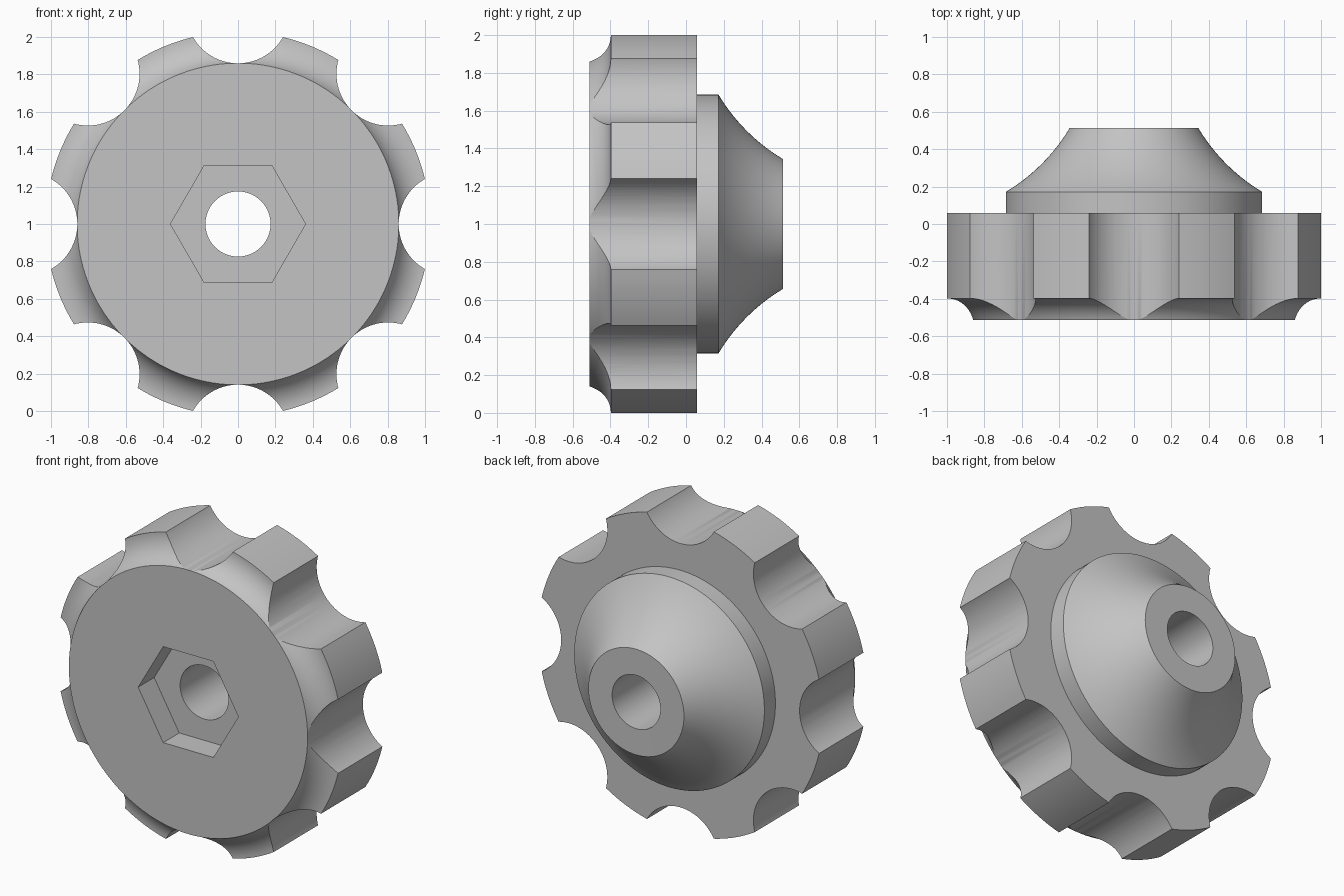
import bpy, bmesh
from math import sin, cos, pi, sqrt, atan2
from mathutils import Matrix, Vector

cube = bpy.data.objects.get("Cube")
if cube:
    bpy.data.objects.remove(cube)

# Main sizes, with the knob axis along y
CENTRE = Vector((0, 0, 1))
FRONT, BACK = -0.512, 0.512
RIM_FRONT, RIM_BACK, COLLAR_BACK = -0.398, 0.058, 0.172
RIM_R, FACE_R, COLLAR_R, NECK_R, BORE_R = 1.028, 0.86, 0.685, 0.343, 0.174
GRIP_R, POCKET_R, POCKET_DEPTH = 0.277, 0.361, 0.165
GRIPS = 8

grey = bpy.data.materials.new("plain grey")
grey.use_nodes = True
colour = (0.55, 0.55, 0.55, 1)
grey.diffuse_color = colour
grey.node_tree.nodes["Principled BSDF"].inputs["Base Color"].default_value = colour


def make_object(name, bm):
    bmesh.ops.recalc_face_normals(bm, faces=bm.faces)
    mesh = bpy.data.meshes.new(name)
    bm.to_mesh(mesh)
    bm.free()
    mesh.materials.append(grey)
    obj = bpy.data.objects.new(name, mesh)
    bpy.context.collection.objects.link(obj)
    return obj


def arc(start, end, centre, steps):
    """Points on a short arc of (radius, y) pairs, both ends included."""
    a, b = (atan2(p[1] - centre[1], p[0] - centre[0]) for p in (start, end))
    turn = (b - a + pi) % (2 * pi) - pi
    r = sqrt((start[0] - centre[0]) ** 2 + (start[1] - centre[1]) ** 2)
    return [(centre[0] + r * cos(a + turn * i / steps),
             centre[1] + r * sin(a + turn * i / steps)) for i in range(steps + 1)]


def lathe(name, profile, steps):
    bm = bmesh.new()
    verts = [bm.verts.new(CENTRE + Vector((r, y, 0))) for r, y in profile]
    edges = [bm.edges.new((v, verts[i - 1])) for i, v in enumerate(verts)]
    bmesh.ops.spin(bm, geom=verts + edges, cent=CENTRE, axis=(0, 1, 0),
                   angle=2 * pi, steps=steps)
    bmesh.ops.remove_doubles(bm, verts=bm.verts, dist=1e-4)
    return make_object(name, bm)


def prism(bm, sides, radius, y0, y1, x=0, z=0):
    """Prism along y with a corner on the x axis."""
    ring = [bm.verts.new(CENTRE + Vector((x + radius * cos(2 * pi * i / sides), y0,
                                         z + radius * sin(2 * pi * i / sides))))
            for i in range(sides)]
    cap = bm.faces.new(ring)
    out = bmesh.ops.extrude_face_region(bm, geom=[cap], use_keep_orig=True)
    moved = [v for v in out["geom"] if isinstance(v, bmesh.types.BMVert)]
    bmesh.ops.translate(bm, verts=moved, vec=(0, y1 - y0, 0))


def cut(obj, cutter):
    mod = obj.modifiers.new("cut", 'BOOLEAN')
    mod.operation = 'DIFFERENCE'
    mod.solver = 'EXACT'
    mod.object = cutter
    bpy.context.view_layer.objects.active = obj
    bpy.ops.object.modifier_apply(modifier=mod.name)
    bpy.data.objects.remove(cutter)


# Knob body: flat face, cove, rim, collar, concave cone and through bore
rise, reach = RIM_FRONT - FRONT, RIM_R - FACE_R
cove_r = (reach ** 2 + rise ** 2) / (2 * rise)
profile = [(BORE_R, FRONT)]
profile += arc((FACE_R, FRONT), (RIM_R, RIM_FRONT), (RIM_R, RIM_FRONT - cove_r), 14)
profile += [(RIM_R, RIM_BACK), (COLLAR_R, RIM_BACK)]
hollow = ((COLLAR_R + NECK_R) / 2 + 0.68, (COLLAR_BACK + BACK) / 2 + 0.68)
profile += arc((COLLAR_R, COLLAR_BACK), (NECK_R, BACK), hollow, 14)
profile += [(BORE_R, BACK)]
knob = lathe("knob", profile, 160)

# Finger grips scooped out of the rim
bm = bmesh.new()
for i in range(GRIPS):
    a = 2 * pi * i / GRIPS
    d = FACE_R + 0.276
    prism(bm, 80, GRIP_R, FRONT - 0.2, RIM_BACK + 0.05, d * cos(a), d * sin(a))
cut(knob, make_object("grip_cutter", bm))

# Hexagonal nut pocket in the front face
bm = bmesh.new()
prism(bm, 6, POCKET_R, FRONT - 0.2, FRONT + POCKET_DEPTH)
cut(knob, make_object("pocket_cutter", bm))

# Smooth curves, sharp edges
bpy.ops.object.select_all(action='DESELECT')
knob.select_set(True)
bpy.context.view_layer.objects.active = knob
bpy.ops.object.shade_smooth_by_angle(angle=pi / 7)
